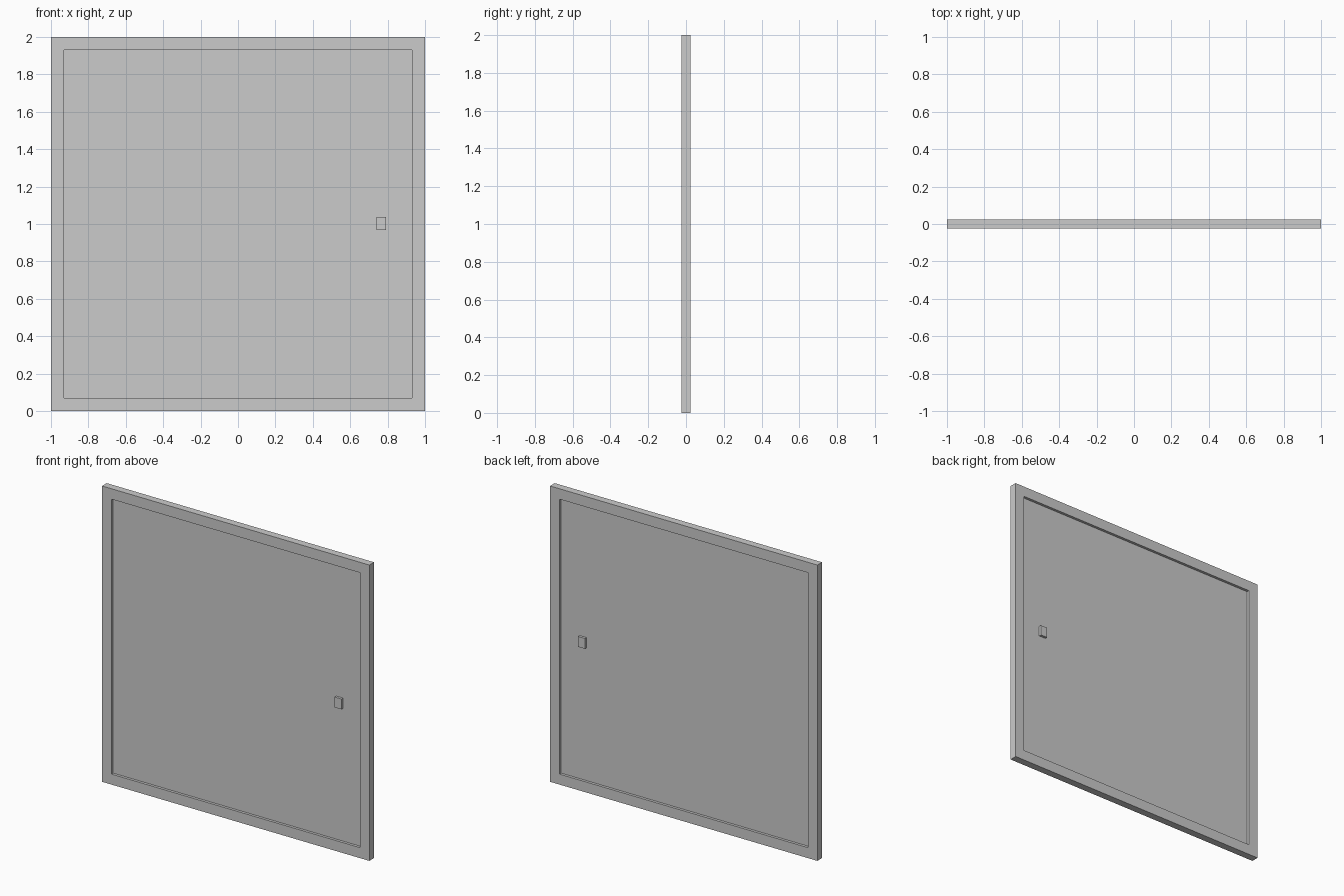
import bpy, bmesh

if "Cube" in bpy.data.objects:
    bpy.data.objects.remove(bpy.data.objects["Cube"])

SIZE, BORDER, DEPTH = 2.0, 0.1, 0.05
PANEL_DEPTH = 0.014


def finish(name, bm):
    bmesh.ops.recalc_face_normals(bm, faces=bm.faces)
    mesh = bpy.data.meshes.new(name)
    bm.to_mesh(mesh)
    bm.free()
    obj = bpy.data.objects.new(name, mesh)
    bpy.context.collection.objects.link(obj)
    return obj


def box(name, center, size):
    bm = bmesh.new()
    bmesh.ops.create_cube(bm, size=1)
    bmesh.ops.scale(bm, vec=size, verts=bm.verts)
    bmesh.ops.translate(bm, vec=center, verts=bm.verts)
    return finish(name, bm)


# Square frame: one slab with a recess sunk into the front and back faces;
# the recess floors form the door panel
bm = bmesh.new()
bmesh.ops.create_cube(bm, size=1)
bmesh.ops.scale(bm, vec=(SIZE, DEPTH, SIZE), verts=bm.verts)
bmesh.ops.translate(bm, vec=(0, 0, SIZE / 2), verts=bm.verts)
bm.normal_update()
sides = [f for f in bm.faces if abs(f.normal.y) > 0.9]
bmesh.ops.inset_individual(bm, faces=sides, thickness=BORDER)
recess = (DEPTH - PANEL_DEPTH) / 2
for face in sides:
    sign = 1 if face.calc_center_median().y > 0 else -1
    # Extrude the inner face inwards so the recess has square walls
    floor = bmesh.ops.extrude_discrete_faces(bm, faces=[face])["faces"][0]
    bmesh.ops.translate(bm, vec=(0, -sign * recess, 0), verts=floor.verts)
finish("framed_door", bm)

# Small block handles, one on each side of the panel
for name, sign in (("front_handle", -1), ("back_handle", 1)):
    inner = PANEL_DEPTH / 2
    outer = DEPTH / 2 - 0.001
    box(name, (0.765, sign * (inner + outer) / 2, 1.003),
        (0.05, outer - inner, 0.07))
